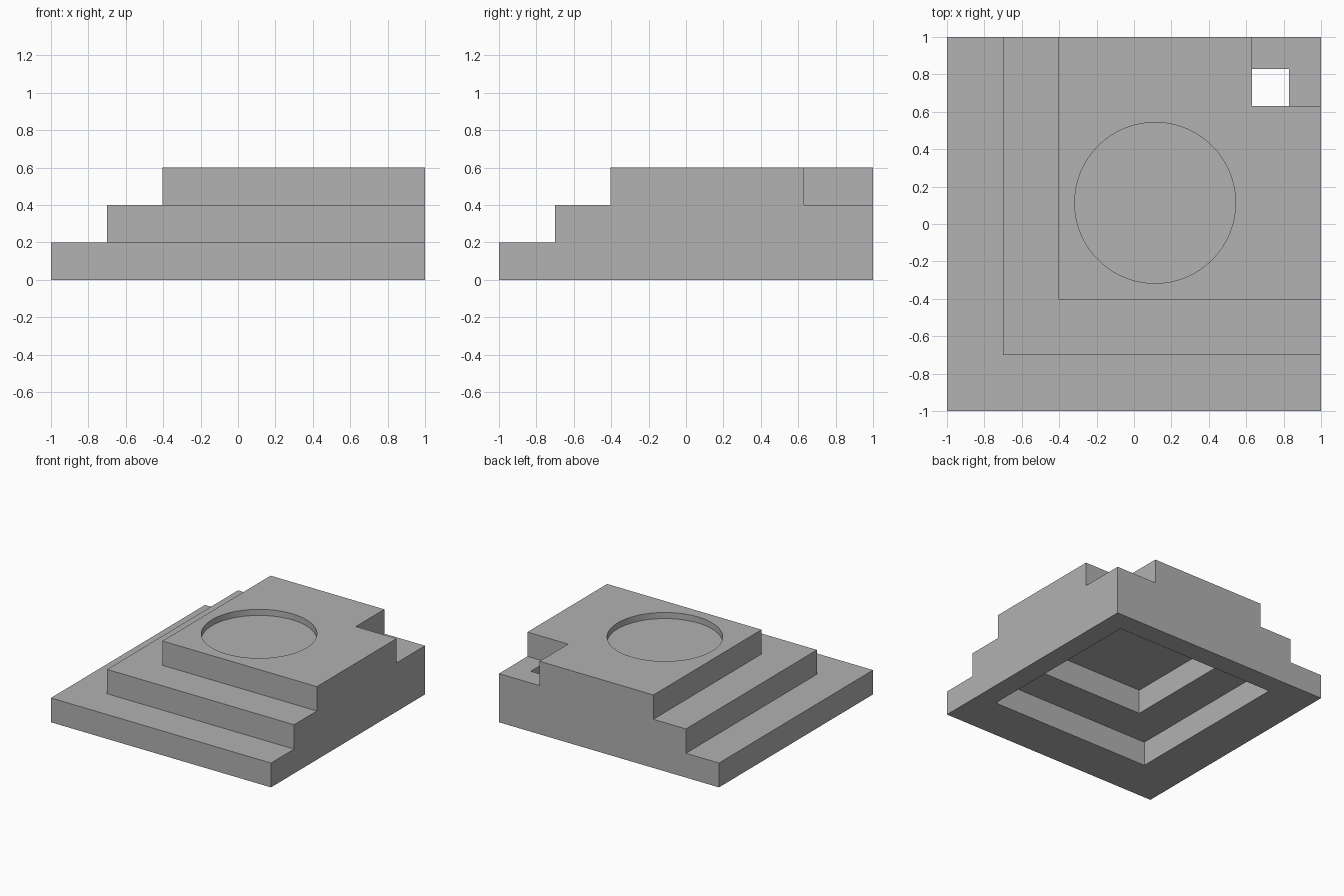
import bpy
import bmesh
import math

if "Cube" in bpy.data.objects:
    bpy.data.objects.remove(bpy.data.objects["Cube"], do_unlink=True)

# Main dimensions
EDGE, WALL, NOTCH = 1.0, 0.83, 0.63
TIERS = [-1.0, -0.7, -0.404]        # low corner of each step
HOLLOWS = [-0.63, -0.32]            # low corner of each hollow level
STEP = 0.2
RECESS_CENTRE, RECESS_RADIUS, RECESS_DEPTH = 0.113, 0.43, 0.05

# Single flat colour
stone = bpy.data.materials.new("plain_grey")
stone.use_nodes = True
grey = (0.445, 0.445, 0.445, 1)
stone.diffuse_color = grey
stone.node_tree.nodes["Principled BSDF"].inputs["Base Color"].default_value = grey


def is_solid(x, y, level):
    """Whether the stepped shell is filled at this plan point and level."""
    if level not in range(len(TIERS)):
        return False
    if not (TIERS[level] < min(x, y) and max(x, y) < EDGE):
        return False
    if level < len(HOLLOWS):
        return not (HOLLOWS[level] < min(x, y) and max(x, y) < WALL)
    return min(x, y) < NOTCH


# Stepped shell: one watertight skin around the filled cells
cuts = sorted(TIERS + HOLLOWS + [NOTCH, WALL, EDGE])
heights = [STEP * i for i in range(len(TIERS) + 1)]
axes = (cuts, cuts, heights)


def filled(cell):
    i, j, k = cell
    n = len(cuts) - 1
    if not (0 <= i < n and 0 <= j < n):
        return False
    return is_solid((cuts[i] + cuts[i + 1]) / 2, (cuts[j] + cuts[j + 1]) / 2, k)


bm = bmesh.new()
corners = {}


def corner(index):
    if index not in corners:
        corners[index] = bm.verts.new([axes[a][index[a]] for a in range(3)])
    return corners[index]


def skin_cell(cell):
    for axis in range(3):
        u, v = (axis + 1) % 3, (axis + 2) % 3
        for side in (0, 1):
            neighbour = list(cell)
            neighbour[axis] += 2 * side - 1
            if filled(neighbour):
                continue
            loop = []
            for du, dv in ((0, 0), (1, 0), (1, 1), (0, 1)):
                index = list(cell)
                index[axis] += side
                index[u] += du
                index[v] += dv
                loop.append(corner(tuple(index)))
            bm.faces.new(loop if side else loop[::-1])


for i in range(len(cuts) - 1):
    for j in range(len(cuts) - 1):
        for k in range(len(TIERS)):
            if filled((i, j, k)):
                skin_cell((i, j, k))

# Merge flat areas into clean faces
bmesh.ops.dissolve_limit(bm, angle_limit=math.radians(1),
                         verts=bm.verts[:], edges=bm.edges[:])
mesh = bpy.data.meshes.new("stepped_platform")
bm.to_mesh(mesh)
bm.free()
mesh.materials.append(stone)
platform = bpy.data.objects.new("stepped_platform", mesh)
bpy.context.collection.objects.link(platform)

# Shallow round recess in the top
bpy.ops.mesh.primitive_cylinder_add(
    vertices=96, radius=RECESS_RADIUS, depth=2 * RECESS_DEPTH,
    location=(RECESS_CENTRE, RECESS_CENTRE, heights[-1]))
cutter = bpy.context.object
cutter.name = "recess_cutter"
cutter.hide_render = True
cutter.data.materials.append(stone)

cut = platform.modifiers.new("round_recess", 'BOOLEAN')
cut.operation = 'DIFFERENCE'
cut.solver = 'EXACT'
cut.object = cutter

bpy.ops.object.select_all(action='DESELECT')
platform.select_set(True)
bpy.context.view_layer.objects.active = platform
bpy.ops.object.modifier_apply(modifier=cut.name)
bpy.data.objects.remove(cutter, do_unlink=True)

# Smooth recess wall, crisp edges elsewhere
bpy.ops.object.shade_smooth_by_angle(angle=math.radians(30))
